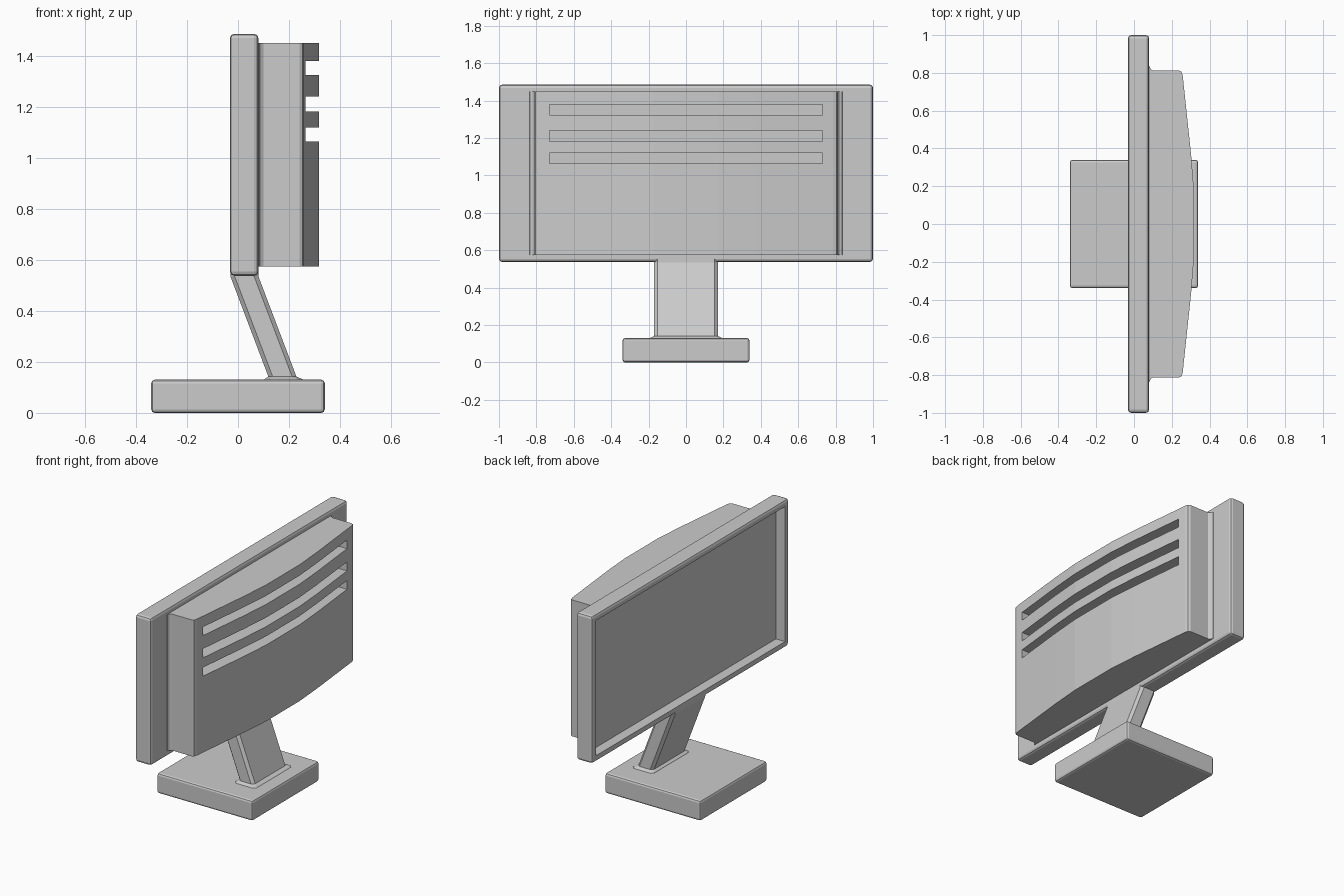
import bpy
import bmesh
from mathutils import Vector

old = bpy.data.objects.get("Cube")
if old:
    bpy.data.objects.remove(old, do_unlink=True)

# Single plastic colour
GREY = (0.6, 0.6, 0.6, 1.0)
plastic = bpy.data.materials.new("grey plastic")
plastic.use_nodes = True
plastic.diffuse_color = GREY
plastic.node_tree.nodes["Principled BSDF"].inputs["Base Color"].default_value = GREY


def finish(bm, name):
    bmesh.ops.recalc_face_normals(bm, faces=bm.faces)
    mesh = bpy.data.meshes.new(name)
    bm.to_mesh(mesh)
    bm.free()
    mesh.materials.append(plastic)
    ob = bpy.data.objects.new(name, mesh)
    bpy.context.collection.objects.link(ob)
    return ob


def box(lo, hi, bevel=0.0):
    """Box between two corners, with rounded edges."""
    lo, hi = Vector(lo), Vector(hi)
    bm = bmesh.new()
    bmesh.ops.create_cube(bm, size=1)
    bmesh.ops.scale(bm, vec=hi - lo, verts=bm.verts)
    bmesh.ops.translate(bm, vec=(lo + hi) / 2, verts=bm.verts)
    if bevel:
        bmesh.ops.bevel(bm, geom=bm.edges[:], offset=bevel, segments=2,
                        profile=0.5, affect='EDGES')
    return bm


def loft(rings):
    """Skin matching rings of points and cap both ends."""
    bm = bmesh.new()
    loops = [[bm.verts.new(p) for p in ring] for ring in rings]
    n = len(loops[0])
    for a, b in zip(loops, loops[1:]):
        for i in range(n):
            j = (i + 1) % n
            bm.faces.new((a[i], a[j], b[j], b[i]))
    bm.faces.new(loops[0])
    bm.faces.new(loops[-1])
    return bm


# Base slab
finish(box((-0.34, -0.34, 0), (0.34, 0.34, 0.13), 0.014), "base")


# Leaning neck with chamfered corners and a small flared foot
def neck_ring(cx, z, grow=0.0):
    hx, hy, c = 0.055 + grow, 0.17 + grow, 0.017
    quarter = [(hx, hy - c), (hx - c, hy)]
    pts = quarter + [(-x, y) for x, y in reversed(quarter)]
    pts += [(-x, -y) for x, y in pts]
    return [(cx + x, y, z) for x, y in pts]


finish(loft([neck_ring(0.18, 0.125, 0.025), neck_ring(0.178, 0.133, 0.018),
             neck_ring(0.174, 0.142), neck_ring(0.025, 0.535),
             neck_ring(0.025, 0.56)]), "neck")

# Screen frame with the display set back inside it
bm = box((-0.032, -1, 0.537), (0.08, 1, 1.485), 0.017)
bm.normal_update()
front = min((f for f in bm.faces if f.calc_area() > 1),
            key=lambda f: f.calc_center_median().x)
bmesh.ops.inset_region(bm, faces=[front], thickness=0.033)
lip = bmesh.ops.extrude_face_region(bm, geom=[front])
moved = [v for v in lip["geom"] if isinstance(v, bmesh.types.BMVert)]
bmesh.ops.translate(bm, vec=(0.065, 0, 0), verts=moved)
if front.is_valid:
    bm.faces.remove(front)
finish(bm, "screen_frame")

# Bowed rear housing with a flared root, extruded upright
half = [(0.07, 0.84), (0.082, 0.835), (0.088, 0.82), (0.1, 0.812),
        (0.24, 0.812), (0.252, 0.805), (0.258, 0.785),
        (0.302, 0.37), (0.318, 0.17)]
outline = half + [(x, -y) for x, y in reversed(half)]
housing = finish(loft([[(x, y, z) for x, y in outline]
                       for z in (0.573, 1.449)]), "rear_housing")

# Three long ventilation slots cut into the housing
for i, (low, high) in enumerate([(1.063, 1.119), (1.181, 1.239), (1.324, 1.379)]):
    cutter = finish(box((0.19, -0.73, low), (0.4, 0.73, high)), f"vent_cutter_{i}")
    cutter.hide_render = True
    cutter.hide_set(True)
    cutter.display_type = 'WIRE'
    mod = housing.modifiers.new(f"vent_{i}", 'BOOLEAN')
    mod.operation = 'DIFFERENCE'
    mod.solver = 'EXACT'
    mod.object = cutter

# Apply the cuts and drop the cutters
bpy.context.view_layer.update()
cut = bpy.data.meshes.new_from_object(
    housing.evaluated_get(bpy.context.evaluated_depsgraph_get()))
cutters = [m.object for m in housing.modifiers]
housing.modifiers.clear()
housing.data = cut
for c in cutters:
    bpy.data.objects.remove(c, do_unlink=True)
